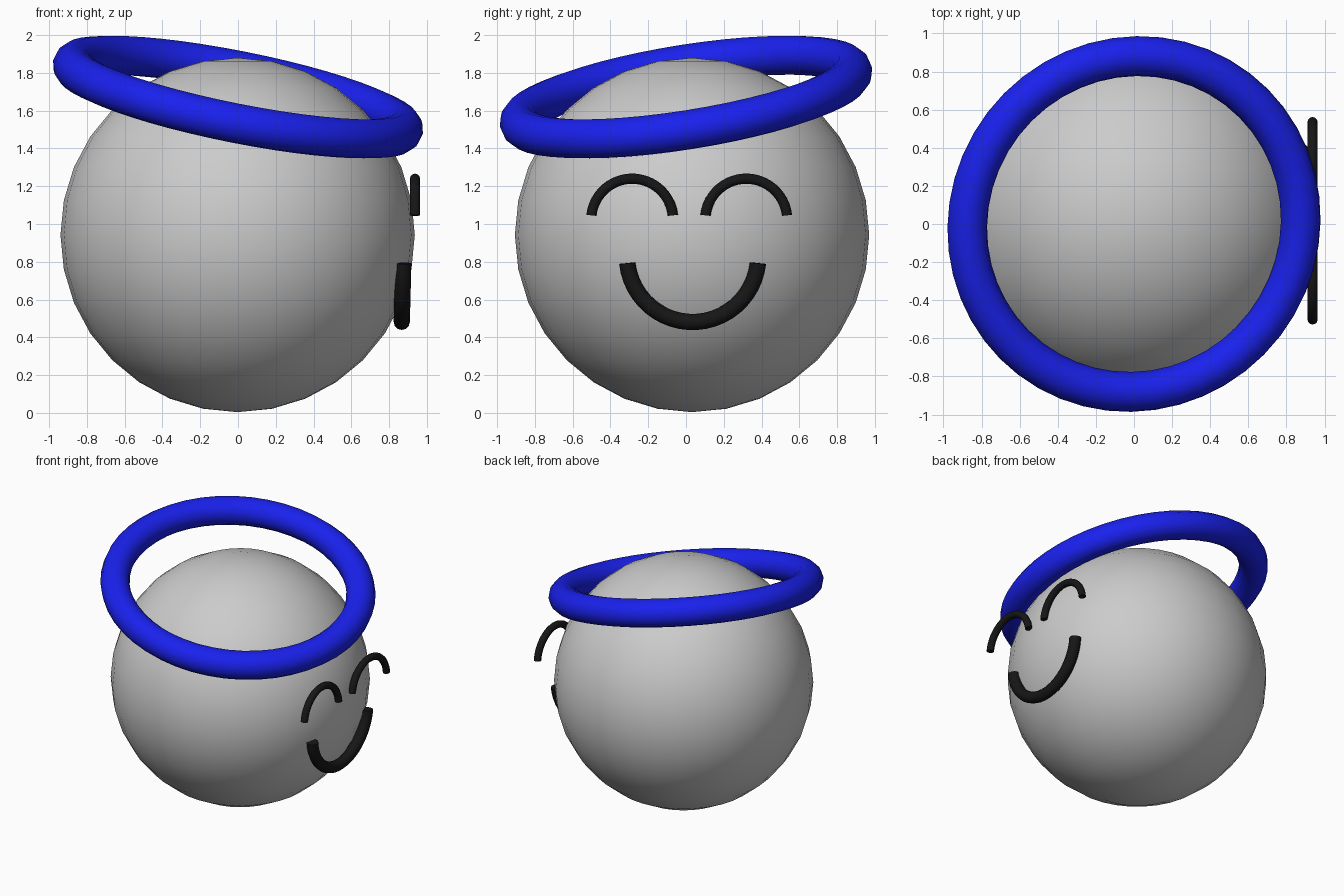
import bpy, bmesh
from math import sin, cos, pi, radians
from mathutils import Vector

if "Cube" in bpy.data.objects:
    bpy.data.objects.remove(bpy.data.objects["Cube"])


def material(name, color):
    m = bpy.data.materials.new(name)
    m.diffuse_color = (*color, 1)
    m.use_nodes = True
    m.node_tree.nodes["Principled BSDF"].inputs["Base Color"].default_value = m.diffuse_color
    return m


BLUE = material("blue", (0.01, 0.015, 0.85))
BLACK = material("black", (0.008, 0.008, 0.008))


def arc_tube(name, loc, major, minor, start, end, tilt=0, segs=23, sides=12):
    """Capped round tube bent along an arc in the YZ plane."""
    bm = bmesh.new()
    rings = []
    for i in range(segs + 1):
        a = radians(start + (end - start) * i / segs)
        ring = []
        for j in range(sides):
            b = 2 * pi * j / sides
            r = major + minor * cos(b)
            ring.append(bm.verts.new((minor * sin(b), r * cos(a), r * sin(a))))
        rings.append(ring)
    for r0, r1 in zip(rings, rings[1:]):
        for j in range(sides):
            k = (j + 1) % sides
            bm.faces.new((r0[j], r0[k], r1[k], r1[j]))
    bm.faces.new(rings[0])
    bm.faces.new(rings[-1])
    bmesh.ops.recalc_face_normals(bm, faces=bm.faces)
    mesh = bpy.data.meshes.new(name)
    bm.to_mesh(mesh)
    bm.free()
    ob = bpy.data.objects.new(name, mesh)
    bpy.context.collection.objects.link(ob)
    ob.location = loc
    ob.rotation_euler.y = radians(tilt)
    mesh.materials.append(BLACK)
    bpy.ops.object.select_all(action='DESELECT')
    ob.select_set(True)
    bpy.context.view_layer.objects.active = ob
    bpy.ops.object.shade_smooth_by_angle(angle=radians(50))
    return ob


# Round head
bpy.ops.mesh.primitive_uv_sphere_add(segments=32, ring_count=16, radius=0.938,
                                     location=(-0.002, 0.032, 0.942))
bpy.context.object.name = "head"
bpy.ops.object.shade_smooth()

# Tilted ring resting on the head
bpy.ops.mesh.primitive_torus_add(major_segments=48, minor_segments=12,
                                 major_radius=0.892, minor_radius=0.106,
                                 location=(0, 0, 1.672))
halo = bpy.context.object
halo.name = "ring"
normal = Vector((0.2, -0.16, 1)).normalized()
halo.rotation_euler = Vector((0, 0, 1)).rotation_difference(normal).to_euler()
halo.data.materials.append(BLUE)
bpy.ops.object.shade_smooth()

# Smiling eyes
for side, y in (("left", -0.285), ("right", 0.319)):
    arc_tube("eye_" + side, (0.937, y, 1.023), 0.217, 0.027, 6, 174)

# Mouth
arc_tube("mouth", (0.876, 0.035, 0.829), 0.348, 0.043, 186, 354, tilt=1.5)
